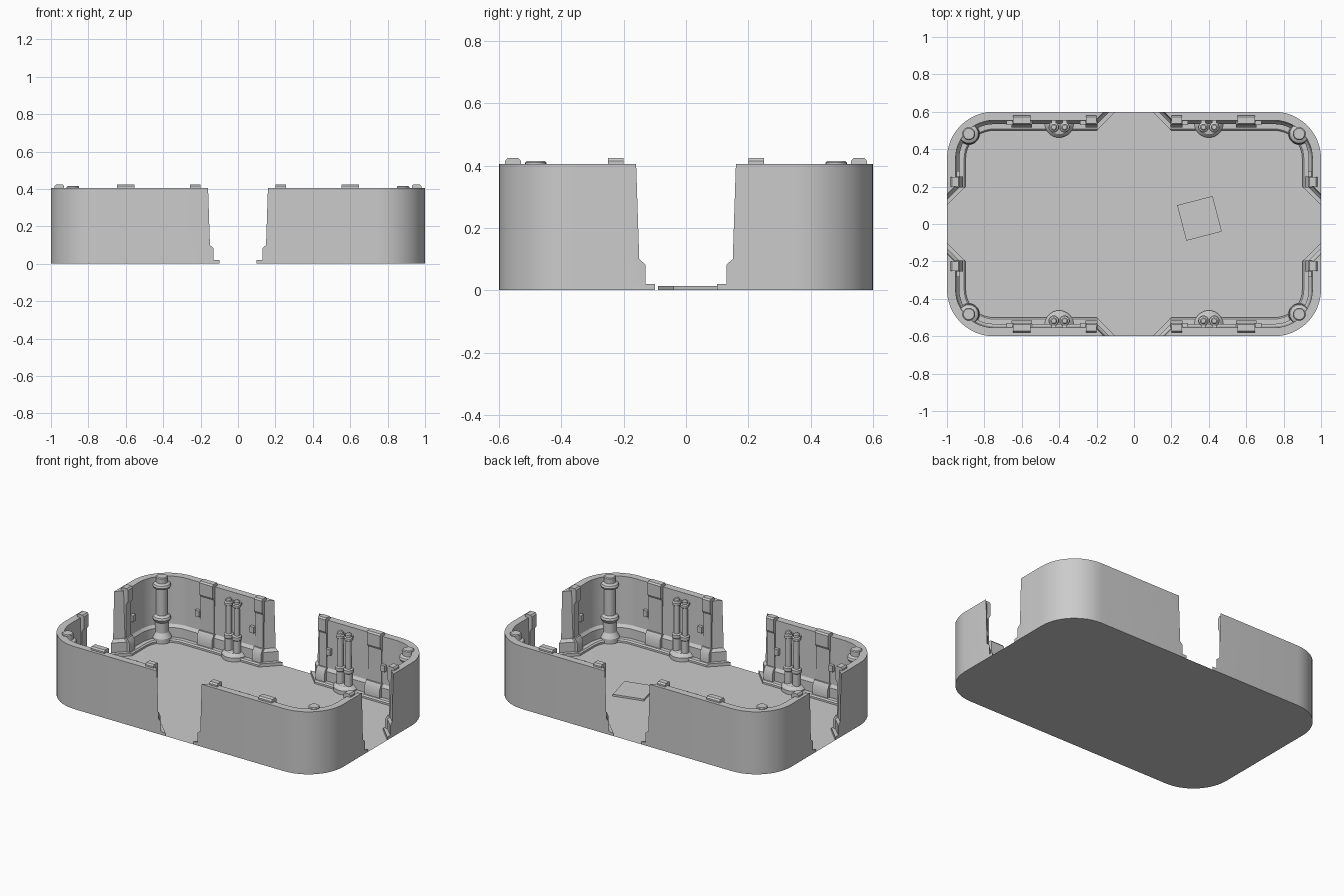
import bpy, bmesh
from math import sin, cos, pi, radians

if "Cube" in bpy.data.objects:
    bpy.data.objects.remove(bpy.data.objects["Cube"])

HX, HY, R, SEG = 1.0, 0.6, 0.25, 12


def make(name, verts, faces, mirror=True, recalc=True):
    bm = bmesh.new()
    vs = [bm.verts.new(v) for v in verts]
    for f in faces:
        bm.faces.new([vs[i] for i in f])
    if recalc:
        bmesh.ops.recalc_face_normals(bm, faces=bm.faces)
    me = bpy.data.meshes.new(name)
    bm.to_mesh(me)
    bm.free()
    ob = bpy.data.objects.new(name, me)
    bpy.context.collection.objects.link(ob)
    bpy.ops.object.select_all(action='DESELECT')
    ob.select_set(True)
    bpy.context.view_layer.objects.active = ob
    bpy.ops.object.shade_smooth_by_angle(angle=radians(30))
    if mirror:
        m = ob.modifiers.new("four_way", 'MIRROR')
        m.use_axis = (True, True, False)
        m.use_mirror_merge = False
    return ob


def wall_path(d, g):
    """Plan of one wall quarter at inward offset d, with mitred door ends."""
    pts = [(g + d, d - HY)]
    for i in range(SEG + 1):
        a = -pi / 2 + pi / 2 * i / SEG
        pts.append((HX - R + (R - d) * cos(a), R - HY + (R - d) * sin(a)))
    return pts + [(HX - d, -g - d)]


def lathe(name, prof, cx, cy, n=20, a0=0.0, sweep=2 * pi):
    """Turned part: (radius, height) profile around a vertical axis."""
    full = sweep > 6.28
    m = n if full else n + 1
    verts = [(cx + r * cos(a0 + sweep * j / n), cy + r * sin(a0 + sweep * j / n), z)
             for r, z in prof for j in range(m)]
    faces = []
    for i in range(len(prof) - 1):
        for j in range(n):
            k = (j + 1) % m
            faces.append((i * m + j, i * m + k, (i + 1) * m + k, (i + 1) * m + j))
    faces.append(tuple(range((len(prof) - 1) * m, len(prof) * m)))
    return make(name, verts, faces)


def on_wall(name, prof, pos, width, side=False, top_width=None):
    """Extrude an (inward offset, height) profile along the front or side wall."""
    n = len(prof)
    verts = []
    for s in (-0.5, 0.5):
        for d, z in prof:
            t = pos + s * width
            verts.append((HX - d, -t, z) if side else (t, d - HY, z))
    faces = [tuple(range(n)), tuple(range(n, 2 * n))]
    faces += [(i, (i + 1) % n, n + (i + 1) % n, n + i) for i in range(n)]
    return make(name, verts, faces)


def box(d0, d1, z0, z1):
    return [(d0, z0), (d1, z0), (d1, z1), (d0, z1)]


# Floor sheet
quarter = wall_path(0, 0)[1:-1]
outline = quarter + [(x, -y) for x, y in quarter[::-1]]
outline += [(-x, -y) for x, y in quarter] + [(-x, y) for x, y in quarter[::-1]]
make("floor", [(x, y, 0) for x, y in outline], [tuple(range(len(outline)))],
     mirror=False, recalc=False)

# Wall quarter: rows of (height, door half-width, thickness)
rows = [(0, .10, .10), (.012, .10, .10), (.02, .10, .092), (.0205, .13, .066),
        (.082, .13, .066), (.10, .15, .053), (.405, .16, .046)]
verts, n = [], SEG + 3
for z, g, d in rows:
    for off in (0, d):
        verts += [(x, y, z) for x, y in wall_path(off, g)]
faces = []
for r in range(len(rows) - 1):
    o, i = 2 * r * n, (2 * r + 1) * n
    u = 2 * n
    for j in range(n - 1):
        faces.append((o + j, o + j + 1, o + u + j + 1, o + u + j))
        faces.append((i + j, i + u + j, i + u + j + 1, i + j + 1))
    for j in (0, n - 1):
        faces.append((o + j, i + j, i + u + j, o + u + j))
o = 2 * (len(rows) - 1) * n
faces += [(o + j, o + j + 1, o + n + j + 1, o + n + j) for j in range(n - 1)]
make("wall", verts, faces)

# Wall ribs with clipped heads above the rim, foot blocks and small latches
rib = [(.02, .38), (.02, .415), (.028, .425), (.062, .425), (.07, .415),
       (.07, .34), (.058, .32), (.058, .10), (.04, .10), (.04, .38)]
foot = [(.04, .02), (.085, .02), (.085, .075), (.068, .105), (.04, .105)]
for label, pos, w, side in (("wide", .60, .095, False), ("door", .228, .055, False),
                            ("side_door", .225, .05, True)):
    on_wall(label + "_rib", rib, pos, w, side)
    on_wall(label + "_rib_foot", foot, pos, w * 1.15, side)
    on_wall(label + "_latch", box(.04, .07, .19, .23), pos + w / 2 + .018, .03, side)

# Corner columns
column = [(.058, 0), (.058, .03), (.046, .05), (.04, .06), (.04, .125), (.05, .135),
          (.055, .147), (.05, .16), (.034, .17), (.034, .34), (.05, .345),
          (.055, .357), (.05, .37), (.034, .378), (.034, .41), (.029, .415)]
lathe("corner_column", column, .883, -.482)

# Twin pipes on a half-round base
lathe("pipe_base", [(.078, 0), (.078, .025), (.06, .045), (.04, .05)],
      .40, -.54, 16, 0, pi)
pipe = [(.024, .03), (.024, .125), (.029, .13), (.029, .15), (.018, .155),
        (.018, .335), (.026, .34), (.026, .355), (.018, .36), (.018, .375), (.012, .38)]
for dx in (-.029, .029):
    lathe("pipe", pipe, .40 + dx, -.518, 14)
    on_wall("pipe_bracket", box(.04, .082, .34, .355), .40 + dx, .025)

# Loose floor tile
c, s, h = cos(radians(14.5)), sin(radians(14.5)), .098
tile = [(.35 + a * h * c - b * h * s, .03 + a * h * s + b * h * c, z)
        for z in (.001, .013) for a, b in ((-1, -1), (1, -1), (1, 1), (-1, 1))]
make("floor_tile", tile, [(0, 1, 2, 3), (4, 5, 6, 7)] +
     [(i, (i + 1) % 4, 4 + (i + 1) % 4, 4 + i) for i in range(4)], mirror=False)
